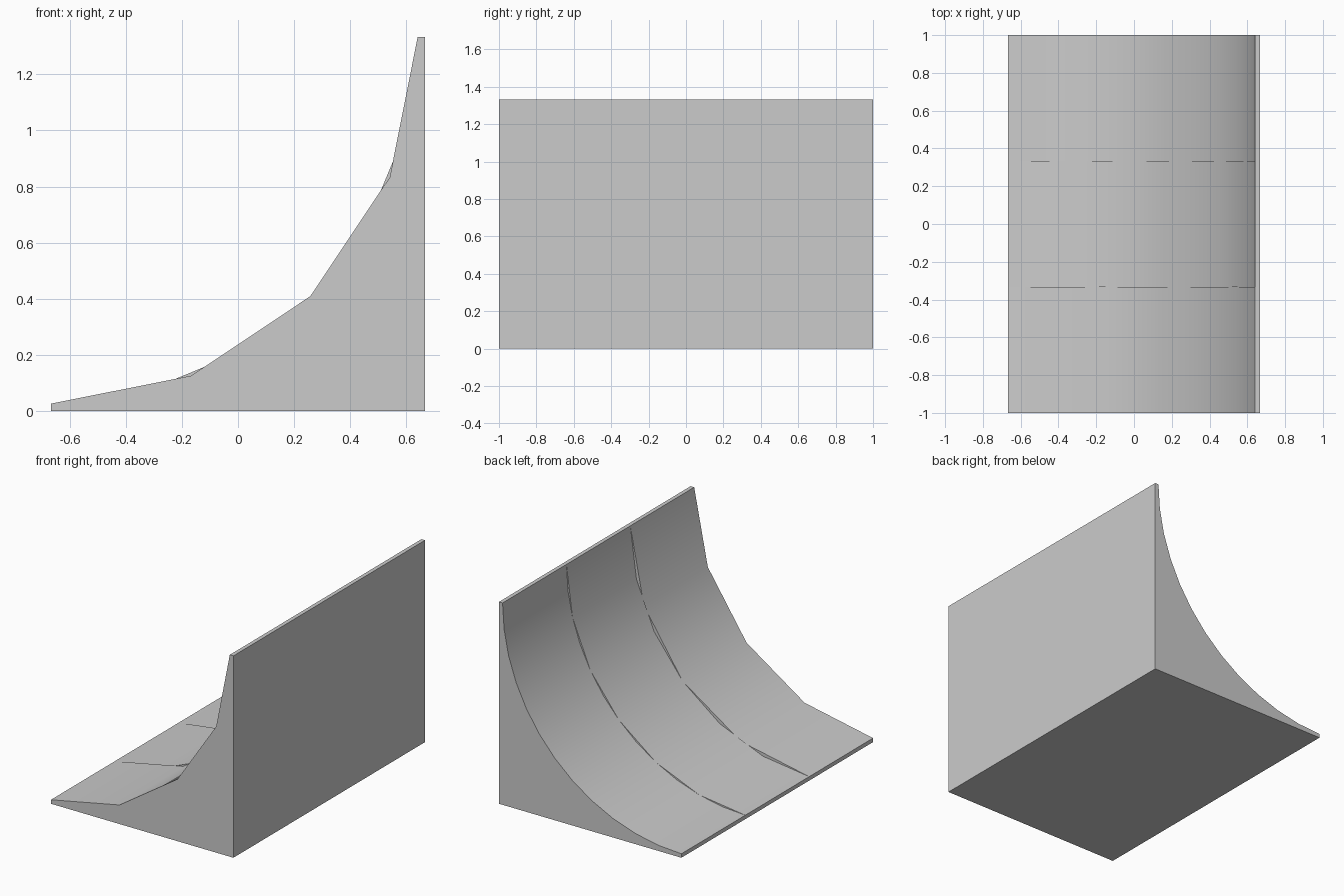
import bpy, bmesh, math

if "Cube" in bpy.data.objects:
    bpy.data.objects.remove(bpy.data.objects["Cube"])

HALF_X, HEIGHT, RADIUS = 2 / 3, 4 / 3, 1.307


def ramp_section(name, segments, y0, y1):
    # Side profile: quarter circle arc, then the square outer corner
    profile = []
    for i in range(segments + 1):
        a = math.pi / 2 * i / segments
        profile.append((-HALF_X + RADIUS * math.sin(a), HEIGHT - RADIUS * math.cos(a)))
    profile += [(HALF_X, HEIGHT), (HALF_X, 0), (-HALF_X, 0)]

    # Extrude the profile along y into a closed solid
    bm = bmesh.new()
    face = bm.faces.new([bm.verts.new((x, y0, z)) for x, z in profile])
    new = bmesh.ops.extrude_face_region(bm, geom=[face], use_keep_orig=True)["geom"]
    verts = [g for g in new if isinstance(g, bmesh.types.BMVert)]
    bmesh.ops.translate(bm, verts=verts, vec=(0, y1 - y0, 0))
    bmesh.ops.recalc_face_normals(bm, faces=bm.faces)
    mesh = bpy.data.meshes.new(name)
    bm.to_mesh(mesh)
    bm.free()
    obj = bpy.data.objects.new(name, mesh)
    bpy.context.collection.objects.link(obj)

    # Smooth the curved riding surface, keep the corners sharp
    bpy.ops.object.select_all(action="DESELECT")
    obj.select_set(True)
    bpy.context.view_layer.objects.active = obj
    bpy.ops.object.shade_smooth_by_angle(angle=math.radians(30))


# Three sections side by side, coarse at the front to fine at the back
sections = [("front_ramp", 4), ("middle_ramp", 6), ("back_ramp", 12)]
for i, (name, segments) in enumerate(sections):
    ramp_section(name, segments, -1 + i * 2 / 3, -1 + (i + 1) * 2 / 3)
